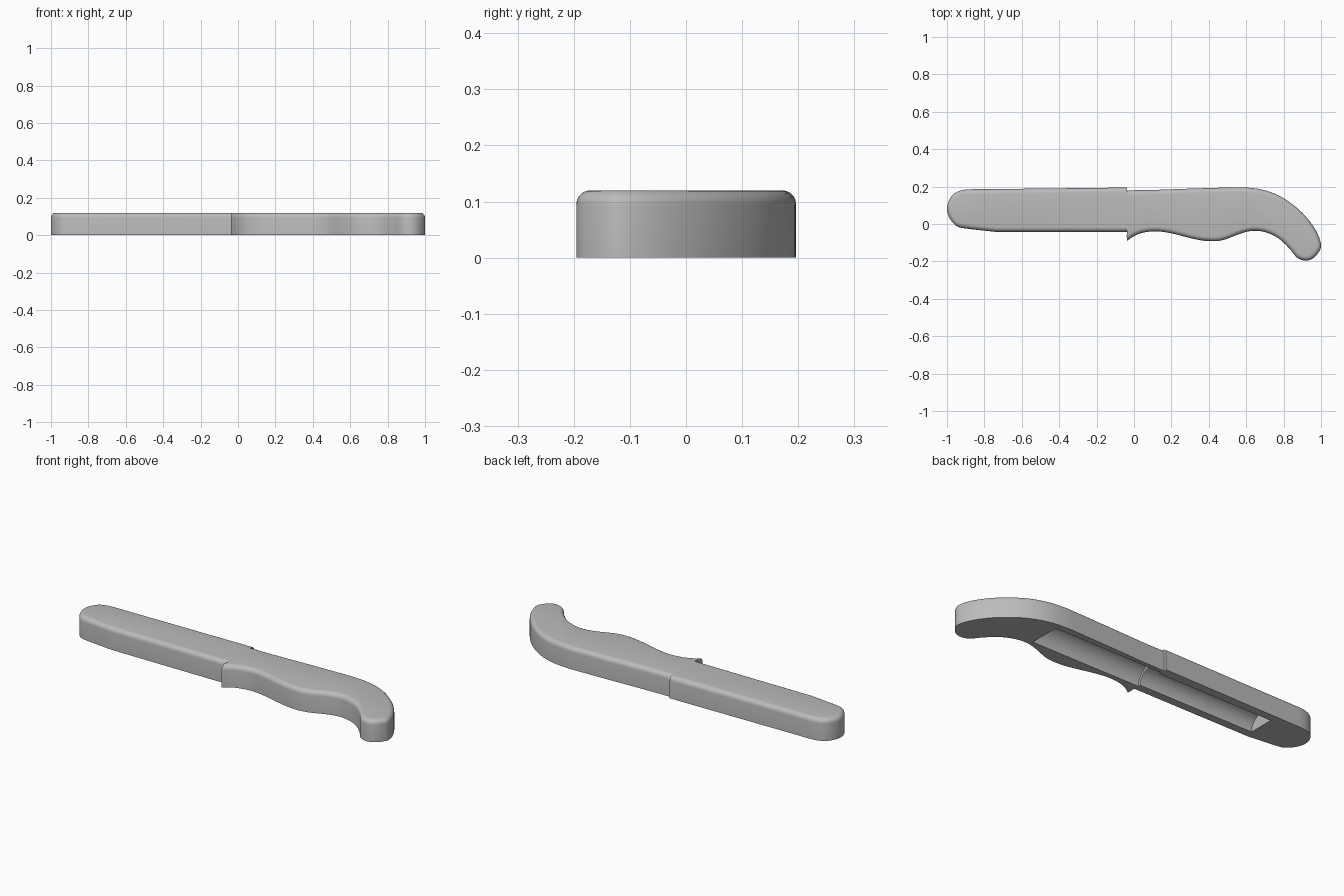
import bpy, bmesh, math
from mathutils import Vector, Matrix

old = bpy.data.objects.get("Cube")
if old:
    bpy.data.objects.remove(old, do_unlink=True)

HEIGHT, FILLET, JOINT = 0.12, 0.025, -0.037

gray = bpy.data.materials.new("plain gray")
gray.use_nodes = True
gray.diffuse_color = (0.5, 0.5, 0.5, 1)
gray.node_tree.nodes["Principled BSDF"].inputs["Base Color"].default_value = (0.5, 0.5, 0.5, 1)


def smooth_path(points, steps=4):
    """Catmull-Rom curve through the points, open at both ends."""
    p = [Vector(q) for q in points]
    p = [2 * p[0] - p[1]] + p + [2 * p[-1] - p[-2]]
    path = []
    for a, b, c, d in zip(p, p[1:], p[2:], p[3:]):
        for i in range(steps):
            t = i / steps
            path.append(0.5 * (2 * b + (c - a) * t + (2 * a - 5 * b + 4 * c - d) * t ** 2
                               + (3 * b - a - 3 * c + d) * t ** 3))
    return path + [p[-2]]


def new_object(name, bm):
    bmesh.ops.recalc_face_normals(bm, faces=bm.faces)
    mesh = bpy.data.meshes.new(name)
    bm.to_mesh(mesh)
    bm.free()
    mesh.materials.append(gray)
    obj = bpy.data.objects.new(name, mesh)
    bpy.context.collection.objects.link(obj)
    return obj


def slab(name, outline):
    """Extruded outline with a rounded upper rim, left square at the joint."""
    bm = bmesh.new()
    base = bm.faces.new([bm.verts.new((p.x, p.y, 0)) for p in outline])
    top = bmesh.ops.extrude_face_region(bm, geom=[base], use_keep_orig=True)
    bmesh.ops.translate(bm, vec=(0, 0, HEIGHT),
                        verts=[g for g in top["geom"] if isinstance(g, bmesh.types.BMVert)])
    rim = [e for e in bm.edges if all(v.co.z > HEIGHT / 2 for v in e.verts)
           and not all(abs(v.co.x - JOINT) < 1e-4 for v in e.verts)]
    bmesh.ops.bevel(bm, geom=rim, offset=FILLET, segments=5, profile=0.5, affect='EDGES')
    return new_object(name, bm)


def groove(name, x0, x1, y, radius):
    """Cylinder along x used to hollow the underside."""
    bm = bmesh.new()
    turn = Matrix.Translation(((x0 + x1) / 2, y, 0)) @ Matrix.Rotation(math.pi / 2, 4, 'Y')
    bmesh.ops.create_cone(bm, cap_ends=True, segments=48, radius1=radius, radius2=radius,
                          depth=x1 - x0, matrix=turn)
    return new_object(name, bm)


def combine(target, tool, operation):
    mod = target.modifiers.new(operation, 'BOOLEAN')
    mod.object, mod.operation, mod.solver = tool, operation, 'EXACT'
    bpy.context.view_layer.objects.active = target
    bpy.ops.object.modifier_apply(modifier=mod.name)
    bpy.data.objects.remove(tool, do_unlink=True)


# Blade cover: nearly straight sides and a rounded tip
blade_tip = smooth_path([(-.74, -.042), (-.9, -.024), (-.95, -.01), (-.985, .03), (-1, .08),
                         (-.987, .13), (-.955, .167), (-.9, .184), (-.8, .186)])
blade = slab("blade_cover", [Vector((JOINT, -.042))] + blade_tip + [Vector((JOINT, .195))])

# Handle: gentle back curve, hooked butt and finger grips
back = smooth_path([(JOINT, .18), (.1, .182), (.3, .189), (.5, .195), (.6, .195), (.7, .18),
                    (.8, .138), (.9, .06), (.97, -.03), (1, -.11), (.985, -.155), (.95, -.188),
                    (.91, -.195), (.87, -.178), (.83, -.13), (.77, -.075), (.7, -.043),
                    (.63, -.037), (.56, -.055), (.48, -.085), (.41, -.092), (.33, -.082),
                    (.2, -.05), (.12, -.039), (.05, -.046), (0, -.065), (JOINT, -.09)])
handle = slab("handle", back)

# Join both, then hollow the underside with two half-round grooves
combine(handle, blade, 'UNION')
combine(handle, groove("handle_groove", JOINT, .62, .073, .085), 'DIFFERENCE')
combine(handle, groove("blade_groove", -.73, 0, .073, .071), 'DIFFERENCE')
handle.name = "knife_shell"

bpy.ops.object.select_all(action='DESELECT')
handle.select_set(True)
bpy.context.view_layer.objects.active = handle
bpy.ops.object.shade_smooth_by_angle(angle=math.radians(35))
